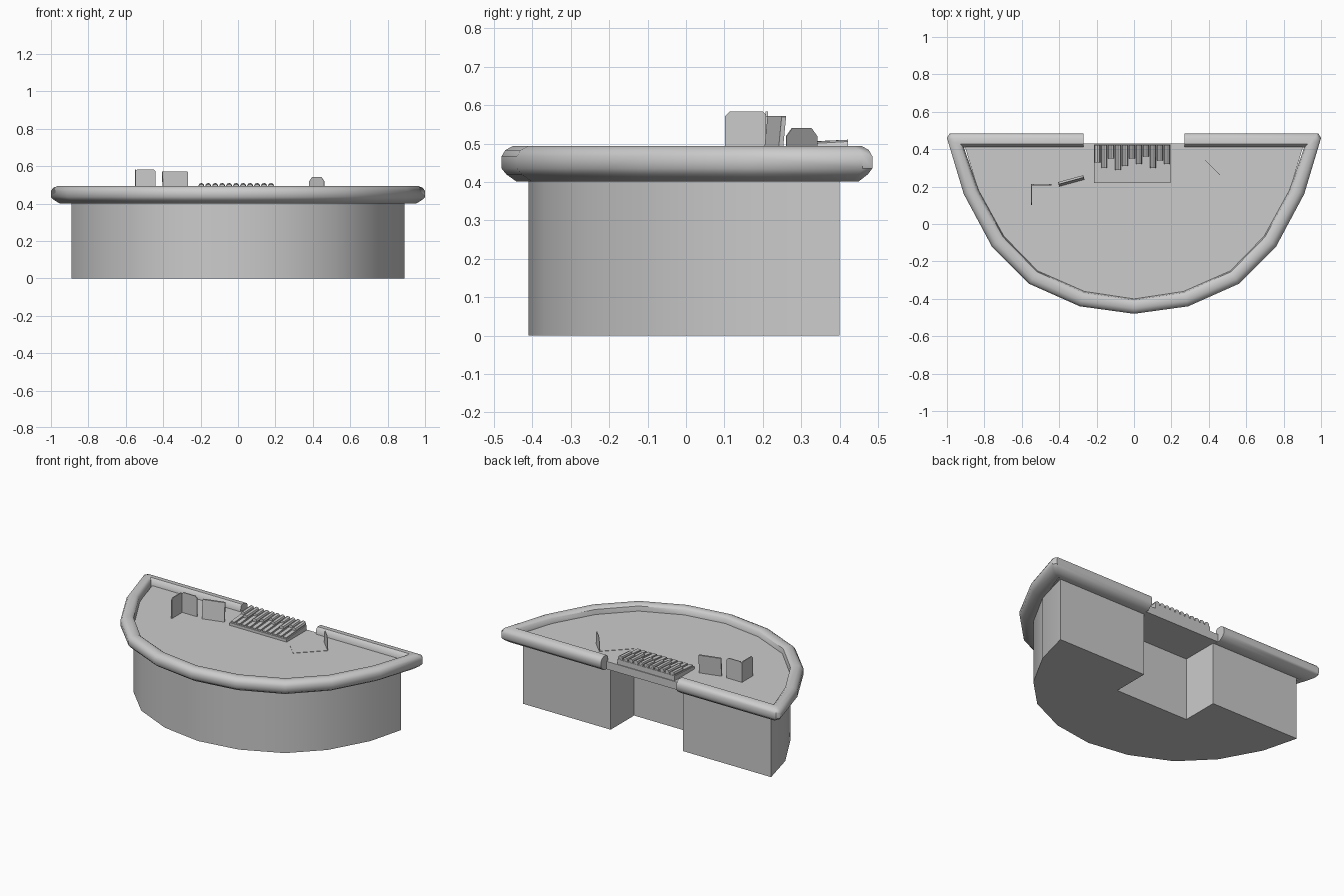
import bpy, bmesh, math
from mathutils import Vector

if "Cube" in bpy.data.objects:
    bpy.data.objects.remove(bpy.data.objects["Cube"])


def make(name, bm, smooth=None):
    bmesh.ops.remove_doubles(bm, verts=bm.verts, dist=0.0003)
    bmesh.ops.recalc_face_normals(bm, faces=bm.faces)
    me = bpy.data.meshes.new(name)
    bm.to_mesh(me)
    bm.free()
    ob = bpy.data.objects.new(name, me)
    bpy.context.collection.objects.link(ob)
    if smooth:
        bpy.ops.object.select_all(action='DESELECT')
        ob.select_set(True)
        bpy.context.view_layer.objects.active = ob
        bpy.ops.object.shade_smooth_by_angle(angle=math.radians(smooth))
    return ob


def extrude(bm, pts, vec):
    """Solid from a closed loop of 3D points, swept along vec."""
    a = [bm.verts.new(p) for p in pts]
    b = [bm.verts.new(Vector(p) + Vector(vec)) for p in pts]
    n = len(a)
    bm.faces.new(a)
    bm.faces.new(b[::-1])
    for i in range(n):
        bm.faces.new((a[i], a[(i + 1) % n], b[(i + 1) % n], b[i]))


def mirrored(half):
    """Right half outline (back to front, ending on x=0) -> full outline."""
    return half + [(-x, y) for x, y in half[-2::-1]]


def prism(name, outline, z0, z1, smooth=None):
    bm = bmesh.new()
    extrude(bm, [(x, y, z0) for x, y in outline], (0, 0, z1 - z0))
    return make(name, bm, smooth)


# Curved pedestal with a knee notch at the back
body = [(.26, .16), (.26, .40), (.89, .40), (.83, .17), (.695, -.075),
        (.515, -.255), (.265, -.37), (0, -.41)]
prism("pedestal", mirrored(body), 0, .41, 30)

# Sunken table top
top = [(.90, .43), (.90, .40), (.83, .17), (.70, -.07), (.52, -.25), (.267, -.365), (0, -.405)]
prism("table_top", mirrored(top), .402, .452)

# Rounded rim, open at the back gap: profile swept between two outlines
outer = mirrored([(.27, .485), (.985, .485), (1, .46), (.91, .16), (.76, -.12),
                  (.56, -.32), (.29, -.44), (0, -.48)])
inner = mirrored([(.27, .41), (.91, .41), (.905, .395), (.83, .18), (.695, -.065),
                  (.515, -.25), (.265, -.36), (0, -.40)])
profile = [(1, .401), (.48, .401), (.15, .42), (0, .435), (0, .467), (.12, .483),
           (.35, .493), (.75, .493), (.92, .482), (1, .45)]
bm = bmesh.new()
rings = [[bm.verts.new((ox + (ix - ox) * t, oy + (iy - oy) * t, z)) for t, z in profile]
         for (ox, oy), (ix, iy) in zip(outer, inner)]
n = len(profile)
for r, s in zip(rings, rings[1:]):
    for i in range(n):
        j = (i + 1) % n
        bm.faces.new((r[i], r[j], s[j], s[i]))
bm.faces.new(rings[0])
bm.faces.new(rings[-1][::-1])
make("rim", bm, 40)

# Control board: sloped base, flat slats and rounded levers of varied length
bm = bmesh.new()
extrude(bm, [(-.215, .22, .45), (-.215, .425, .45), (-.215, .425, .485), (-.215, .22, .47)],
        (.41, 0, 0))
make("control_base", bm)
bm = bmesh.new()
pitch = .41 / 11
for i in range(11):
    x = -.215 + pitch * i + .006
    extrude(bm, [(x, .225, .468), (x, .423, .48), (x, .423, .493), (x, .225, .478)],
            (pitch - .012, 0, 0))
make("control_slats", bm)
bm = bmesh.new()
ends = [.33, .30, .35, .29, .31, .35, .32, .36, .30, .34, .32]
for i, e in enumerate(ends):
    cx = -.215 + pitch * (i + .5)
    ring = [(cx + .016 * math.cos(a), .422, .494 + .016 * math.sin(a))
            for a in (math.tau * k / 8 for k in range(8))]
    extrude(bm, ring, (0, e - .422, -.006))
make("control_levers", bm, 40)


def panel(bm, p, q, z1, thick, lean=0, cut=.012, z0=.445):
    """Upright panel from p to q with clipped top corners."""
    p, q = Vector((*p, 0)), Vector((*q, 0))
    d = (q - p).normalized()
    nrm = Vector((-d.y, d.x, 0))
    length = (q - p).length
    shape = [(0, z0), (length, z0), (length, z1 - cut), (length - cut, z1),
             (cut, z1), (0, z1 - cut)]
    extrude(bm, [p + d * u + nrm * lean * (z - z0) + Vector((0, 0, z)) for u, z in shape],
            nrm * thick)


# Folded corner screen
bm = bmesh.new()
panel(bm, (-.545, .102), (-.545, .212), .583, .006)
panel(bm, (-.55, .207), (-.44, .207), .583, .006)
make("corner_screen", bm)

# Leaning monitor panel
bm = bmesh.new()
panel(bm, (-.40, .20), (-.265, .237), .572, .012, .1, .003)
make("monitor", bm)

# Open folding display: upright lid and a flat sheet in front of it
bm = bmesh.new()
panel(bm, (.38, .34), (.46, .26), .541, .003, 0, .022)
extrude(bm, [(.38, .34, .45), (.46, .26, .45), (.315, .115, .45), (.235, .195, .45)],
        (0, 0, .004))
make("folding_display", bm)
